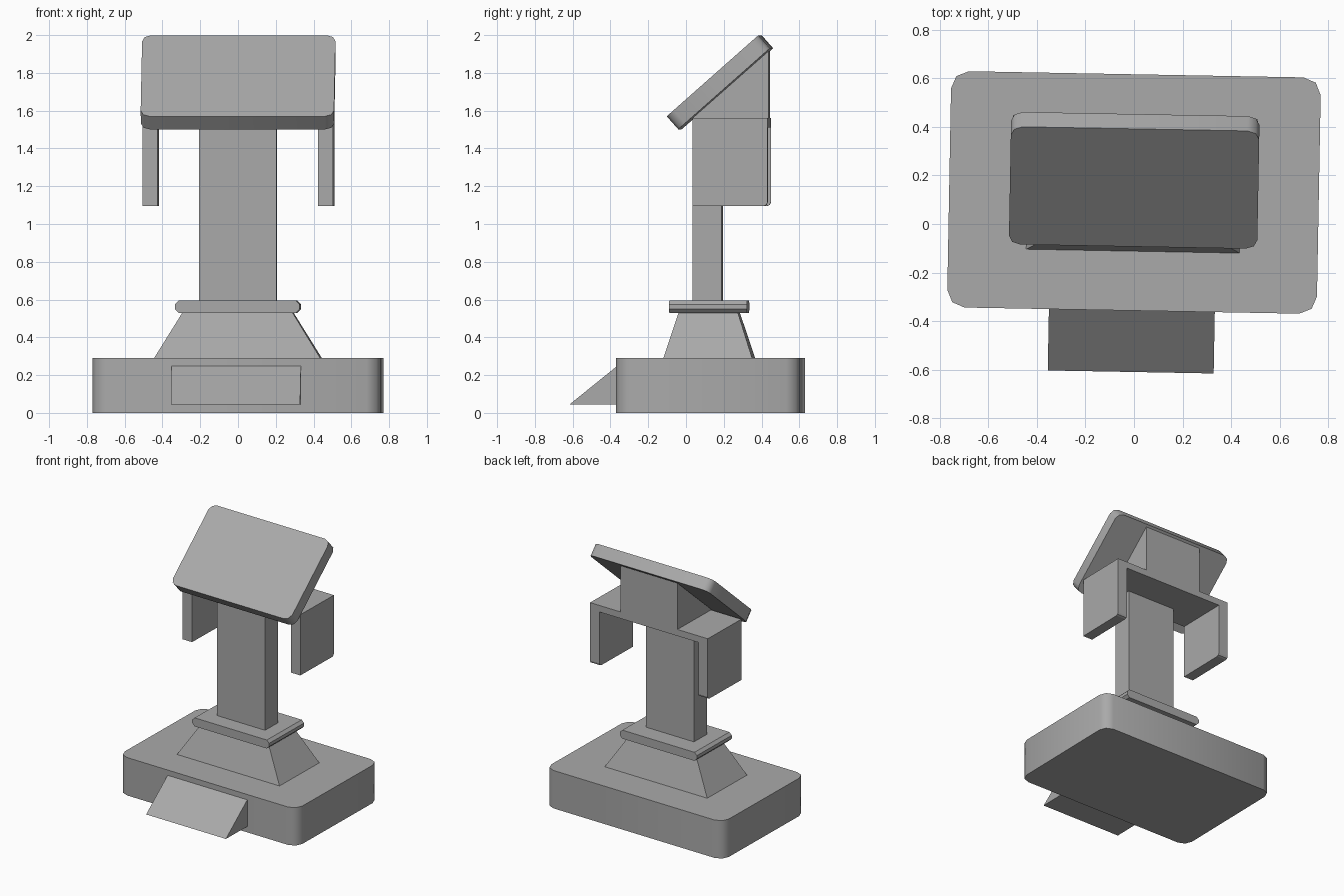
import bpy
import bmesh
import math
from mathutils import Matrix, Vector

cube = bpy.data.objects.get("Cube")
if cube:
    bpy.data.objects.remove(cube, do_unlink=True)

# Single matte grey
grey = bpy.data.materials.new("matte_grey")
grey.use_nodes = True
grey.diffuse_color = (0.4, 0.4, 0.4, 1)
grey.node_tree.nodes["Principled BSDF"].inputs["Base Color"].default_value = (0.4, 0.4, 0.4, 1)

# The whole stand is turned very slightly about its base centre
PIVOT = Vector((0, 0.13, 0))
TURN = Matrix.Translation(PIVOT) @ Matrix.Rotation(math.radians(-1.05), 4, "Z") @ Matrix.Translation(-PIVOT)


def finish(name, bm, local=Matrix(), smooth_angle=None):
    bmesh.ops.recalc_face_normals(bm, faces=bm.faces)
    bm.transform(TURN @ local)
    mesh = bpy.data.meshes.new(name)
    for f in bm.faces:
        f.smooth = smooth_angle is not None
    bm.to_mesh(mesh)
    bm.free()
    if smooth_angle is not None:
        mesh.set_sharp_from_angle(angle=math.radians(smooth_angle))
    mesh.materials.append(grey)
    obj = bpy.data.objects.new(name, mesh)
    bpy.context.collection.objects.link(obj)
    return obj


def box(size, centre=(0, 0, 0)):
    bm = bmesh.new()
    bmesh.ops.create_cube(bm, size=1, matrix=Matrix.Translation(centre) @ Matrix.Diagonal((*size, 1)))
    return bm


def bevel_along(bm, axis, width, segments, keep=lambda mid: True):
    """Bevel the edges that run along one axis and pass the test."""
    edges = []
    for e in bm.edges:
        a, b = e.verts
        if abs((b.co - a.co).normalized()[axis]) > 0.9 and keep((a.co + b.co) / 2):
            edges.append(e)
    bmesh.ops.bevel(bm, geom=edges, offset=width, segments=segments, profile=0.5, affect="EDGES")


def side_prism(points, half_width):
    """Extrude a (y, z) outline across x."""
    bm = bmesh.new()
    face = bm.faces.new([bm.verts.new((-half_width, y, z)) for y, z in points])
    new = bmesh.ops.extrude_face_region(bm, geom=[face])["geom"]
    verts = [g for g in new if isinstance(g, bmesh.types.BMVert)]
    bmesh.ops.translate(bm, verts=verts, vec=(2 * half_width, 0, 0))
    return bm


# Base slab with rounded corners
bm = box((1.524, 0.974, 0.29), (0, 0.13, 0.145))
bevel_along(bm, 2, 0.072, 2)
finish("base", bm, smooth_angle=50)

# Sloping wedge at the front of the base
finish("front_wedge", side_prism([(-0.61, 0.045), (-0.35, 0.045), (-0.35, 0.255)], 0.342))

# Tapered pedestal
bm = box((0.88, 0.47, 0.24), (0, 0.123, 0.41))
for v in bm.verts:
    if v.co.z > 0.5:
        v.co.x *= 0.292 / 0.44
        v.co.y = 0.123 + (v.co.y - 0.123) * 0.157 / 0.235
finish("pedestal", bm)

# Collar with chamfered ends
bm = box((0.66, 0.412, 0.065), (0, 0.123, 0.5625))
bevel_along(bm, 1, 0.02, 1)
finish("collar", bm)

# Column
finish("column", box((0.412, 0.154, 0.93), (0, 0.116, 1.055)))

# Bracket: inverted channel drawn as a (x, z) outline, extruded in y
half = [(0.505, 1.56), (0.505, 1.095), (0.424, 1.095), (0.424, 1.51)]
outline = half + [(-x, z) for x, z in reversed(half)]
bm = bmesh.new()
face = bm.faces.new([bm.verts.new((x, 0.044, z)) for x, z in outline])
new = bmesh.ops.extrude_face_region(bm, geom=[face])["geom"]
bmesh.ops.translate(bm, verts=[g for g in new if isinstance(g, bmesh.types.BMVert)], vec=(0, 0.397, 0))
bevel_along(bm, 0, 0.02, 2, lambda mid: mid.z < 1.2 and mid.y > 0.3)
finish("bracket", bm)

# Triangular support behind the panel
finish("panel_support", side_prism([(0.044, 1.555), (0.441, 1.555), (0.441, 1.915), (0.044, 1.565)], 0.245))

# Tilted panel with rounded corners
bm = box((1.024, 0.648, 0.092))
bevel_along(bm, 2, 0.048, 2)
tilt = Matrix.Translation((0, 0.18, 1.75)) @ Matrix.Rotation(math.radians(41.5), 4, "X")
finish("panel", bm, tilt, smooth_angle=50)
